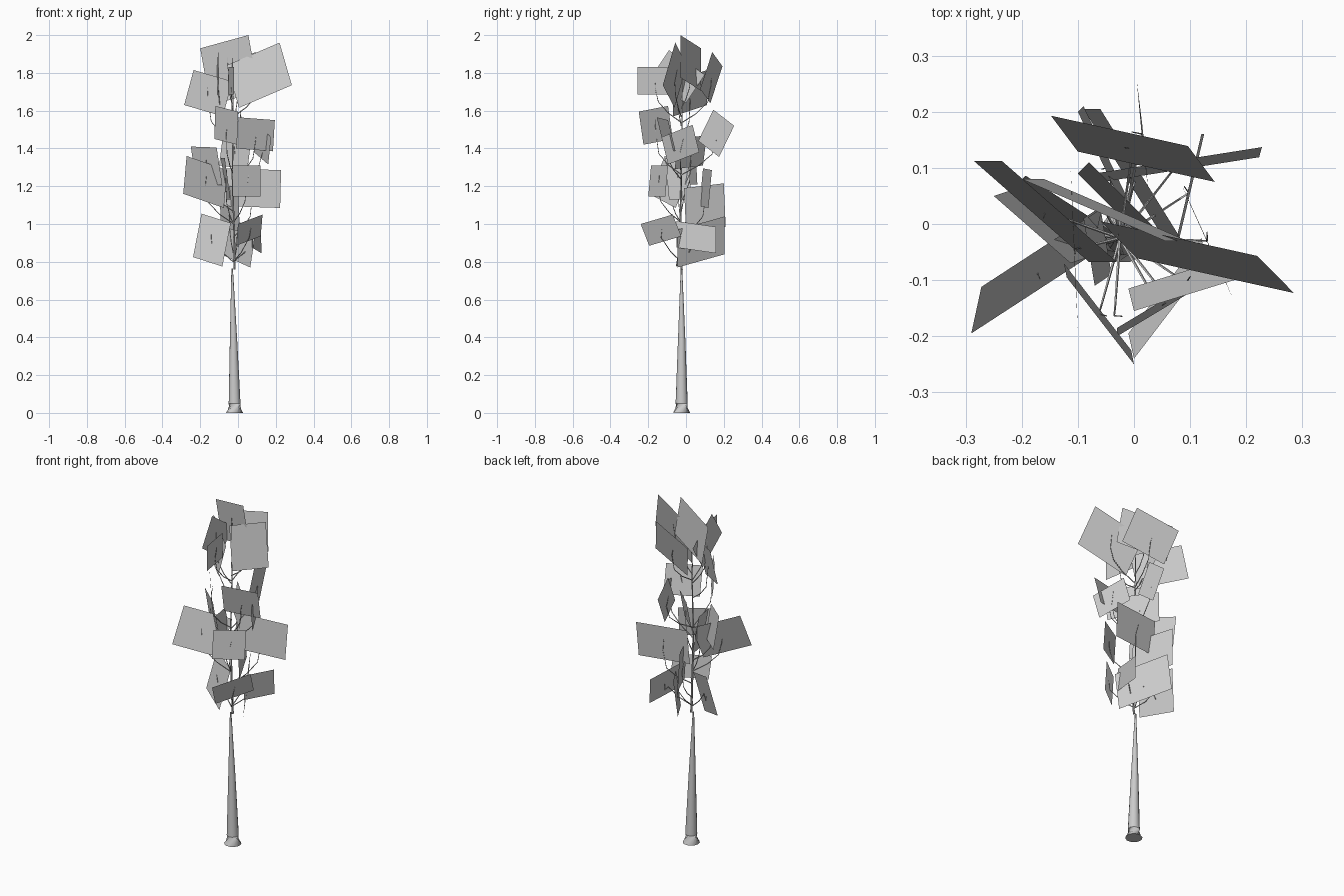
import bpy, bmesh, math
from mathutils import Vector


def make_object(name, bm):
    mesh = bpy.data.meshes.new(name)
    bm.to_mesh(mesh)
    bm.free()
    ob = bpy.data.objects.new(name, mesh)
    bpy.context.collection.objects.link(ob)
    return ob


def tube(bm, path, radii, sides):
    """Skin a tapered tube along a path."""
    path = [Vector(p) for p in path]
    rings = []
    for i, p in enumerate(path):
        d = path[min(i + 1, len(path) - 1)] - path[max(i - 1, 0)]
        q = d.to_track_quat('Z', 'Y')
        rings.append([bm.verts.new(p + q @ Vector((radii[i] * math.cos(t), radii[i] * math.sin(t), 0)))
                      for t in (2 * math.pi * k / sides for k in range(sides))])
    for lo, hi in zip(rings, rings[1:]):
        for k in range(sides):
            n = (k + 1) % sides
            bm.faces.new((lo[k], lo[n], hi[n], hi[k]))
    bm.faces.new(rings[0][::-1])
    bm.faces.new(rings[-1])


# Trunk with flared foot
bm = bmesh.new()
tube(bm, [(-.018, -.023, 0), (-.018, -.023, .05), (-.024, -.023, .4), (-.031, -.024, .765)],
     [.046, .032, .019, .004], 14)
trunk = make_object("trunk", bm)
for f in trunk.data.polygons:
    f.use_smooth = len(f.vertices) == 4
trunk.data.set_sharp_from_angle(angle=math.radians(30))

# Thin central stem through the crown
bm = bmesh.new()
tube(bm, [(-.018, -.023, .76), (-.02, -.03, .95), (-.03, -.025, 1.25), (-.025, -.02, 1.55), (-.03, -.02, 1.88)],
     [.006, .005, .004, .003, .0015], 6)
make_object("stem", bm)

# Leaf cards by tier: corner, first edge, second edge
lower = [
    ((-.193, .086, 1.055), (.155, -.10, -.05), (-.045, -.04, -.23)),
    ((0, -.24, 1.0), (.13, .17, .05), (-.01, .045, -.115)),
    ((.07, -.05, 1.015), (.05, .21, -.03), (.005, 0, -.14)),
    ((-.06, .205, 1.04), (.155, -.25, -.07), (-.03, 0, -.2)),
    ((-.10, .20, 1.215), (.10, -.21, -.025), (.01, .01, -.23)),
]
middle = [
    ((-.272, -.112, 1.36), (.215, .14, -.075), (-.018, -.083, -.2)),
    ((-.25, .05, 1.41), (.137, -.12, -.005), (.03, .01, -.2)),
    ((-.07, .09, 1.295), (.298, .047, -.01), (-.005, -.018, -.2)),
    ((-.03, -.185, 1.31), (.15, .09, 0), (0, -.015, -.165)),
    ((-.07, -.11, 1.35), (-.02, .12, 0), (.03, .02, -.22)),
    ((-.08, .11, 1.47), (.15, -.15, -.02), (-.02, -.02, -.16)),
]
upper = [
    ((.10, .035, 1.525), (.075, -.165, -.065), (-.015, .035, -.145)),
    ((0, -.155, 1.565), (.195, .06, -.015), (-.01, .04, -.165)),
    ((-.12, -.095, 1.625), (.12, -.155, -.03), (-.005, .025, -.175)),
    ((.015, .145, 1.605), (-.01, .11, -.085), (.01, -.08, -.165)),
]
top = [
    ((.22, -.057, 1.96), (-.28, .062, -.12), (.065, -.066, -.225)),
    ((-.2, .08, 1.93), (.255, -.11, .07), (.04, 0, -.225)),
    ((-.235, .112, 1.815), (.205, -.18, -.06), (-.05, 0, -.185)),
    ((-.05, -.07, 1.83), (.03, -.187, 0), (0, 0, -.145)),
    ((-.148, .193, 1.835), (.244, -.054, .075), (.048, -.064, -.195)),
    ((-.105, -.09, 1.92), (-.008, .19, -.13), (.005, -.10, -.15)),
]

for tier, cards in (("lower", lower), ("middle", middle), ("upper", upper), ("top", top)):
    leaves, twigs = bmesh.new(), bmesh.new()
    for i, card in enumerate(cards):
        p, a, b = (Vector(v) for v in card)
        leaves.faces.new([leaves.verts.new(v) for v in (p, p + a, p + a + b, p + b)])
        # Branch rising from the stem to the middle of its card
        c = p + (a + b) / 2
        s = Vector((-.025, -.025, max(.8, c.z - .22 - .02 * (i % 3))))
        out = c - s
        out.z = 0
        path = [s, s + out * .5 + Vector((0, 0, .05)), s + out * .88 + Vector((0, 0, .11)),
                c - Vector((0, 0, .04)), c + Vector((-out.y * .1, out.x * .1, .03))]
        tube(twigs, path, [.003, .0025, .002, .0017, .001], 5)
    make_object(tier + "_leaf_cards", leaves)
    make_object(tier + "_branches", twigs)
